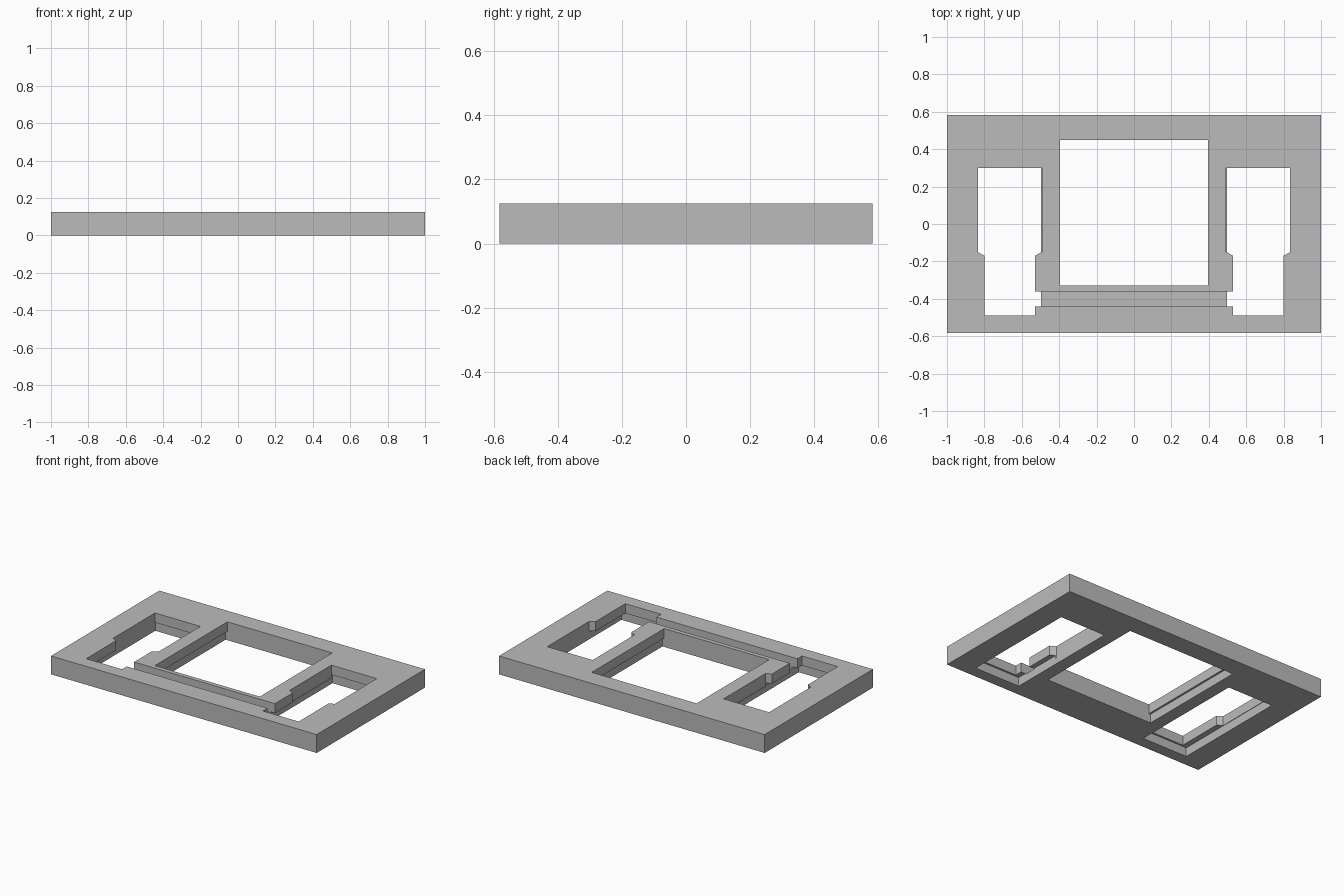
import bpy
import bmesh

default = bpy.data.objects.get("Cube")
if default:
    bpy.data.objects.remove(default, do_unlink=True)

HEIGHT = 0.125
STEP = 0.06      # level where the upper and lower openings meet

grey = bpy.data.materials.new("plain grey")
grey.use_nodes = True
colour = (0.5, 0.5, 0.5, 1)
grey.diffuse_color = colour
grey.node_tree.nodes["Principled BSDF"].inputs["Base Color"].default_value = colour


def prism(name, outline, z0, z1):
    """Extrude a flat outline from z0 up to z1."""
    bm = bmesh.new()
    base = bm.faces.new([bm.verts.new((x, y, z0)) for x, y in outline])
    top = bmesh.ops.extrude_face_region(bm, geom=[base])["geom"]
    verts = [v for v in top if isinstance(v, bmesh.types.BMVert)]
    bmesh.ops.translate(bm, verts=verts, vec=(0, 0, z1 - z0))
    bmesh.ops.recalc_face_normals(bm, faces=bm.faces)
    mesh = bpy.data.meshes.new(name)
    bm.to_mesh(mesh)
    bm.free()
    mesh.materials.append(grey)
    obj = bpy.data.objects.new(name, mesh)
    bpy.context.collection.objects.link(obj)
    return obj


def rect(x0, x1, y0, y1):
    return [(x0, y0), (x1, y0), (x1, y1), (x0, y1)]


frame = prism("frame_plate", rect(-1, 1, -0.582, 0.582), 0, HEIGHT)
cuts = []


def cut(name, outline, z0, z1):
    """Remove a prism from the plate, then delete the cutter."""
    cutter = prism(name, outline, z0, z1)
    cutter.hide_render = True
    mod = frame.modifiers.new(name, "BOOLEAN")
    mod.operation = "DIFFERENCE"
    mod.solver = "EXACT"
    mod.object = cutter
    cuts.append(cutter)


# Central window, slightly wider underneath
cut("window_upper", rect(-0.395, 0.395, -0.33, 0.45), STEP - 0.02, 0.2)
cut("window_lower", rect(-0.408, 0.408, -0.33, 0.45), -0.1, STEP)

# Side openings: notched outline on top, plain rectangle underneath
notched = [(0.493, 0.30), (0.493, -0.15), (0.53, -0.17), (0.53, -0.49),
           (0.80, -0.49), (0.80, -0.17), (0.835, -0.15), (0.835, 0.30)]
for side, s in (("left", 1), ("right", -1)):
    cut(side + "_opening_upper", [(s * x, y) for x, y in notched], STEP - 0.02, 0.2)
    cut(side + "_opening_lower",
        [(s * x, y) for x, y in rect(0.496, 0.838, -0.503, 0.308)], -0.1, STEP)

# Channel across the front bar
cut("front_channel", rect(-0.6, 0.6, -0.44, -0.36), STEP - 0.005, 0.2)

# Apply the cuts and tidy up the cutters
bpy.context.view_layer.update()
result = bpy.data.meshes.new_from_object(
    frame.evaluated_get(bpy.context.evaluated_depsgraph_get()))
frame.modifiers.clear()
frame.data = result
for cutter in cuts:
    bpy.data.objects.remove(cutter, do_unlink=True)
